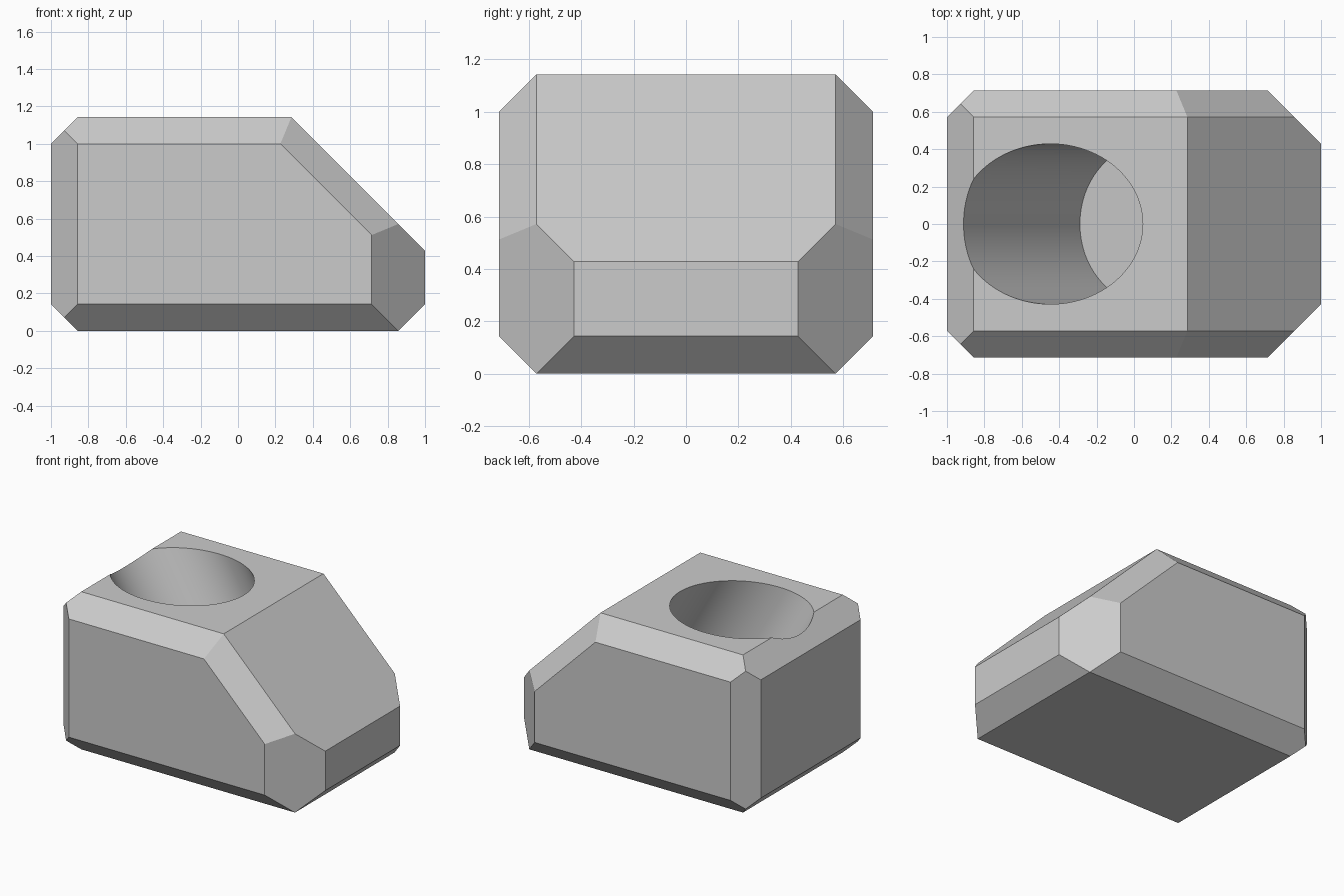
import bpy
import bmesh
import math
from mathutils import Vector, Matrix

if "Cube" in bpy.data.objects:
    bpy.data.objects.remove(bpy.data.objects["Cube"], do_unlink=True)

UNIT = 1 / 7  # design grid step
ROOT2 = math.sqrt(2)

grey = bpy.data.materials.new("plain grey")
grey.use_nodes = True
grey.diffuse_color = (0.6, 0.6, 0.6, 1)
grey.node_tree.nodes["Principled BSDF"].inputs["Base Color"].default_value = (0.6, 0.6, 0.6, 1)


def make_object(name, bm):
    mesh = bpy.data.meshes.new(name)
    bmesh.ops.recalc_face_normals(bm, faces=bm.faces)
    bm.to_mesh(mesh)
    bm.free()
    mesh.materials.append(grey)
    obj = bpy.data.objects.new(name, mesh)
    bpy.context.collection.objects.link(obj)
    return obj


def slice_off(bm, normal, offset):
    """Remove everything beyond the plane normal . p = offset and cap the cut."""
    n = Vector(normal)
    point = n * (offset / n.length_squared)
    bmesh.ops.bisect_plane(bm, geom=bm.verts[:] + bm.edges[:] + bm.faces[:], dist=1e-4,
                           plane_co=point, plane_no=n.normalized(), clear_outer=True)
    rim = [e for e in bm.edges if e.is_boundary]
    if rim:
        bmesh.ops.holes_fill(bm, edges=rim, sides=0)


# Body: a block, sliced by the ramp and the chamfers, in grid steps
bm = bmesh.new()
bmesh.ops.create_cube(bm, size=1, matrix=Matrix.Translation((0, 0, 4)) @ Matrix.Diagonal((14, 10, 8, 1)))
slice_off(bm, (1, 0, 1), 10)     # ramp
slice_off(bm, (-1, 0, 1), 14)    # top left chamfer
slice_off(bm, (-1, 0, -1), 6)    # bottom left chamfer
slice_off(bm, (1, 0, -1), 6)     # bottom right chamfer
for side in (-1, 1):
    slice_off(bm, (0, side, 1), 12)                       # top edge
    slice_off(bm, (0, side, -1), 4)                       # bottom edge
    slice_off(bm, (-1, side, 0), 11)                      # narrow upright corner
    slice_off(bm, (1, side, 0), 10)                       # wide upright corner
    slice_off(bm, (1, side * ROOT2, 1), 10 + 4 * ROOT2)   # ramp edge
bmesh.ops.scale(bm, vec=(UNIT,) * 3, verts=bm.verts)
body = make_object("chamfered_body", bm)

# Tilted round socket, bored down from the top with a square-ended bottom
tilt = math.radians(30)
depth, overshoot = 1.06, 0.6
axis = Vector((math.sin(tilt), 0, -math.cos(tilt)))
mouth = Vector((-0.448, 0, 8 * UNIT))
centre = mouth + axis * (depth - overshoot) / 2
bm = bmesh.new()
bmesh.ops.create_cone(bm, cap_ends=True, segments=96, radius1=3 * UNIT, radius2=3 * UNIT,
                      depth=depth + overshoot,
                      matrix=Matrix.Translation(centre) @ Matrix.Rotation(-tilt, 4, "Y"))
cutter = make_object("socket_cutter", bm)
cutter.hide_render = True

bore = body.modifiers.new("socket", "BOOLEAN")
bore.operation = "DIFFERENCE"
bore.solver = "EXACT"
bore.object = cutter
bpy.ops.object.select_all(action="DESELECT")
body.select_set(True)
bpy.context.view_layer.objects.active = body
bpy.ops.object.modifier_apply(modifier=bore.name)
bpy.data.objects.remove(cutter, do_unlink=True)
bpy.ops.object.shade_smooth_by_angle(angle=math.radians(20))
